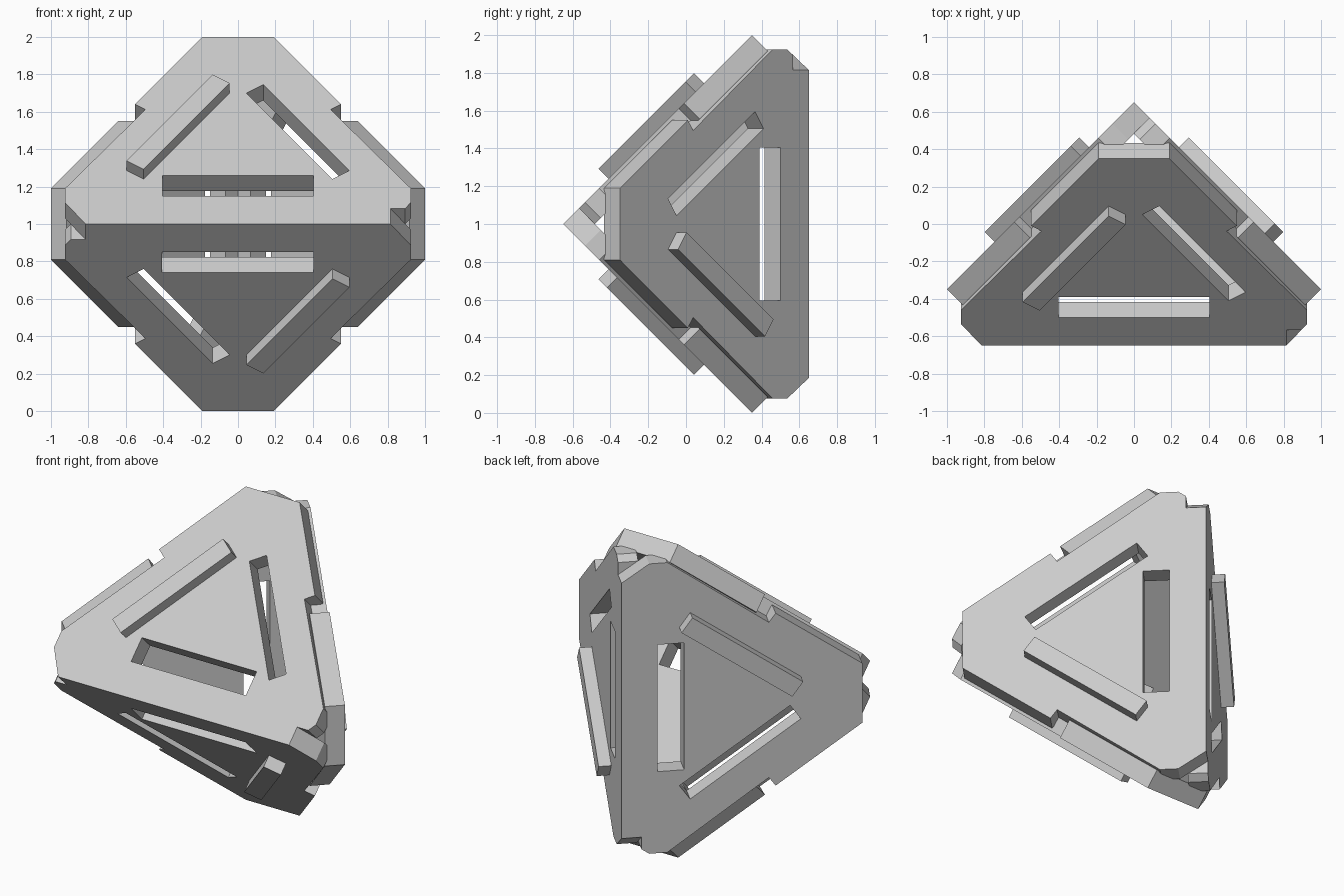
import bpy, bmesh
from math import sqrt
from mathutils import Matrix, Vector

if "Cube" in bpy.data.objects:
    bpy.data.objects.remove(bpy.data.objects["Cube"])

S = sqrt(2)
THICK = 0.118          # panel thickness
DEPTH = 0.083          # finger joint depth, before scaling to the panel slope
RAISE = 0.075          # how far the bar stands out of the panel

grey = bpy.data.materials.new("plain_grey")
grey.use_nodes = True
grey.diffuse_color = (0.6, 0.6, 0.6, 1)
grey.node_tree.nodes["Principled BSDF"].inputs["Base Color"].default_value = (0.6, 0.6, 0.6, 1)


def slab(name, loops, bottom, top):
    """Flat slab: first loop is the outline, the others are holes."""
    bm = bmesh.new()
    edges = []
    for loop in loops:
        vs = [bm.verts.new((u, h * S, bottom)) for u, h in loop]
        edges += [bm.edges.new((a, b)) for a, b in zip(vs, vs[1:] + vs[:1])]
    bmesh.ops.triangle_fill(bm, edges=edges, use_beauty=True, normal=(0, 0, 1))
    out = bmesh.ops.extrude_face_region(bm, geom=bm.faces[:])
    moved = [g for g in out["geom"] if isinstance(g, bmesh.types.BMVert)]
    bmesh.ops.translate(bm, verts=moved, vec=(0, 0, top - bottom))
    bmesh.ops.recalc_face_normals(bm, faces=bm.faces[:])
    bmesh.ops.dissolve_limit(bm, angle_limit=0.01, verts=bm.verts[:], edges=bm.edges[:])
    mesh = bpy.data.meshes.new(name)
    bm.to_mesh(mesh)
    bm.free()
    mesh.materials.append(grey)
    return mesh


def mirror(points):
    return [(-u, h) for u, h in reversed(points)]


# Stepped side of the panel, from base corner to clipped tip
side = [(0.925, 0.115), (0.925, 0.19), (0.495, 0.612), (0.55, 0.64), (0.19, 1.0)]

# Base edge with alternating fingers, the last gap running out through the corner
half, count = 0.815, 6
pitch = 2 * half / count
base = []
for i in range(count):
    h = DEPTH if i % 2 else 0
    start = -half + i * pitch
    end = start + pitch if i < count - 1 else 0.893
    base += [(start, h), (end, h)]

outline = base + side + mirror(side)
base_slot = [(-0.405, 0.15), (0.405, 0.15), (0.405, 0.26), (-0.405, 0.26)]
side_slot = [(0.045, 0.70), (0.135, 0.745), (0.595, 0.285), (0.505, 0.24)]

panel_mesh = slab("panel", [outline, base_slot, side_slot], -THICK, 0)
bar_mesh = slab("bar", [mirror(side_slot)], -0.02, RAISE)

# Four identical panels: origin side, direction along base, direction up the slope
placements = {
    "front_upper": (-0.65, (1, 0, 0), (0, 1, 1)),
    "front_lower": (-0.65, (-1, 0, 0), (0, 1, -1)),
    "back_left": (0.65, (0, 0, 1), (1, -1, 0)),
    "back_right": (0.65, (0, 0, -1), (-1, -1, 0)),
}
for place, (y, along, slope) in placements.items():
    u = Vector(along)
    v = Vector(slope).normalized()
    frame = Matrix((u, v, u.cross(v))).transposed().to_4x4()
    frame.translation = (0, y, 1)
    for part, mesh in (("panel", panel_mesh), ("bar", bar_mesh)):
        obj = bpy.data.objects.new(f"{place}_{part}", mesh)
        obj.matrix_world = frame
        bpy.context.collection.objects.link(obj)
